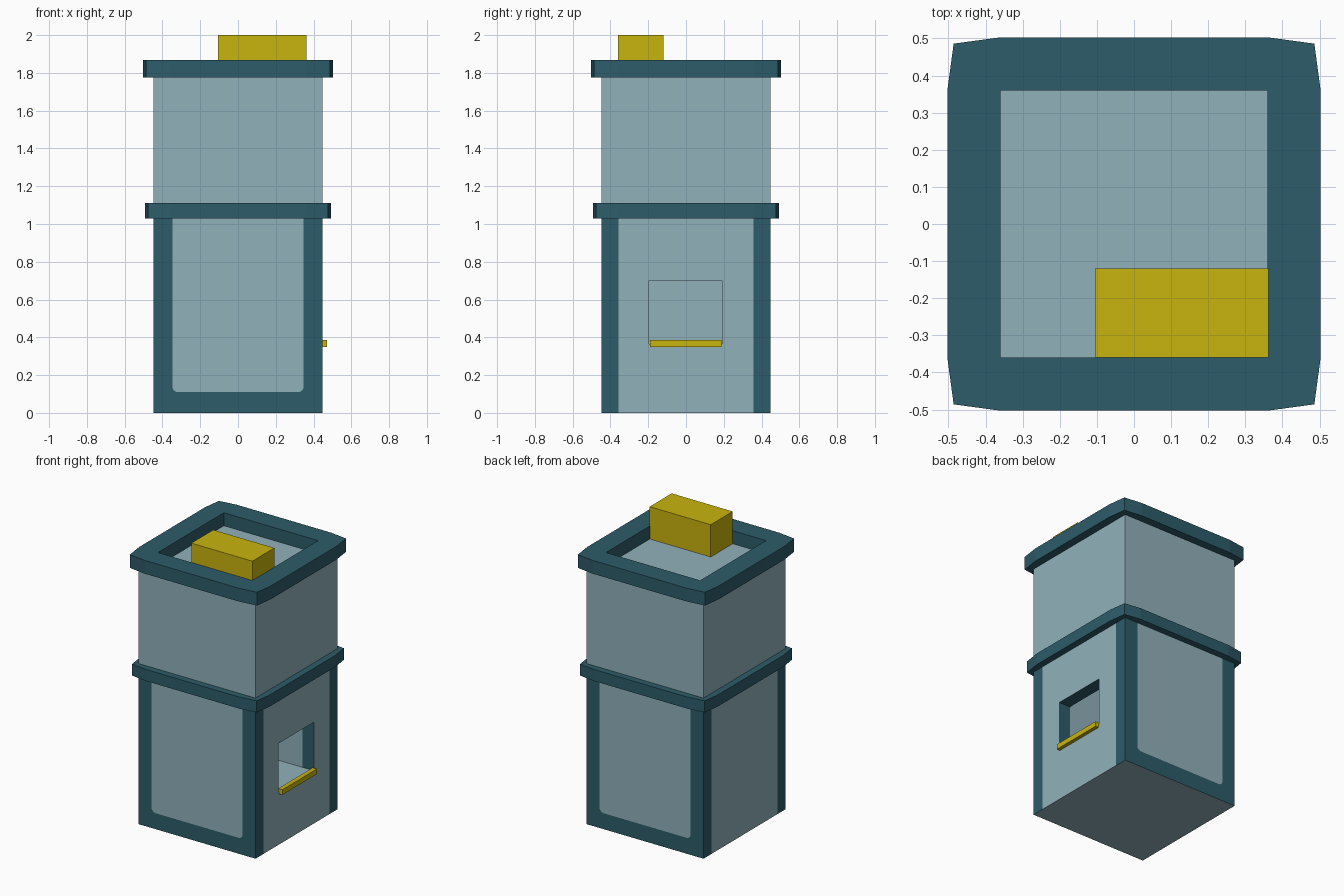
import bpy, bmesh, math

if "Cube" in bpy.data.objects:
    bpy.data.objects.remove(bpy.data.objects["Cube"])


def material(name, rgb):
    m = bpy.data.materials.new(name)
    m.diffuse_color = (*rgb, 1)
    m.use_nodes = True
    m.node_tree.nodes["Principled BSDF"].inputs["Base Color"].default_value = m.diffuse_color
    return m


PALE = material("pale blue grey", (0.283, 0.440, 0.497))
DARK = material("dark teal", (0.026, 0.107, 0.144))
GOLD = material("mustard yellow", (0.584, 0.456, 0.004))


def finish(name, bm, mats):
    me = bpy.data.meshes.new(name)
    bm.to_mesh(me)
    bm.free()
    for m in mats:
        me.materials.append(m)
    ob = bpy.data.objects.new(name, me)
    bpy.context.collection.objects.link(ob)
    return ob


def box(name, lo, hi, mat):
    bm = bmesh.new()
    bmesh.ops.create_cube(bm, size=1)
    for v in bm.verts:
        v.co = [a + (c + 0.5) * (b - a) for c, a, b in zip(v.co, lo, hi)]
    return finish(name, bm, [mat])


def trim_ring(name, r, z0, z1, inner):
    """Square collar whose outline bows out slightly; inner is the hole half size."""
    bm = bmesh.new()
    outline, hole = [], []
    for k in range(4):
        c, s = round(math.cos(k * math.pi / 2)), round(math.sin(k * math.pi / 2))
        for x, y in ((r, -0.36), (r, 0.36), (r - 0.017, r - 0.017)):
            outline.append((x * c - y * s, x * s + y * c))
            i = (inner, math.copysign(inner, y))
            hole.append((i[0] * c - i[1] * s, i[0] * s + i[1] * c))
    n = len(outline)
    vo = [[bm.verts.new((*p, z)) for p in outline] for z in (z0, z1)]
    vi = [[bm.verts.new((*p, z)) for p in hole] for z in (z0, z1)]
    for i in range(n):
        j = (i + 1) % n
        bm.faces.new((vo[0][i], vo[0][j], vo[1][j], vo[1][i]))
        bm.faces.new((vi[0][j], vi[0][i], vi[1][i], vi[1][j]))
        bm.faces.new((vo[1][i], vo[1][j], vi[1][j], vi[1][i]))
        bm.faces.new((vo[0][j], vo[0][i], vi[0][i], vi[0][j]))
    bmesh.ops.remove_doubles(bm, verts=bm.verts, dist=1e-5)
    return finish(name, bm, [DARK])


# Lower booth: painted walls, window opening and room behind it
W, P, H = 0.447, 0.358, 1.04
WY0, WY1, WZ0, WZ1, WX = -0.195, 0.19, 0.365, 0.70, 0.36
bm = bmesh.new()


def face(pts, mat):
    bm.faces.new([bm.verts.new(p) for p in pts]).material_index = mat


def front_back(poly, mat):
    face([(x, -W, z) for x, z in poly], mat)
    face([(-x, W, z) for x, z in poly], mat)


def side(s, y0, y1, z0, z1, mat, x=W):
    pts = [(s * x, y0, z0), (s * x, y1, z0), (s * x, y1, z1), (s * x, y0, z1)]
    face(pts if s > 0 else pts[::-1], mat)


# front and back: pale panel with rounded lower corners in a dark frame
PX, PZ, R = 0.348, 0.11, 0.03
arc = [(PX - R + R * math.sin(a), PZ + R - R * math.cos(a))
       for a in (i * math.pi / 8 for i in range(5))]
left_arc = [(-x, z) for x, z in arc]
front_back(left_arc[::-1] + arc + [(PX, H), (-PX, H)], 0)
front_back([(0, 0), (W, 0), (W, H), (PX, H)] + arc[::-1] + [(0, PZ)], 1)
front_back([(0, 0), (0, PZ)] + left_arc + [(-PX, H), (-W, H), (-W, 0)], 1)

# sides: dark corner strips, plain left wall, right wall around the window
for s in (-1, 1):
    side(s, -W, -P, 0, H, 1)
    side(s, P, W, 0, H, 1)
side(-1, -P, P, 0, H, 0)
side(1, -P, WY0, 0, H, 0)
side(1, WY1, P, 0, H, 0)
side(1, WY0, WY1, 0, WZ0, 0)
side(1, WY0, WY1, WZ1, H, 0)
face([(-W, -W, 0), (-W, W, 0), (W, W, 0), (W, -W, 0)], 0)

# window reveals and pale room
C = 1.0
for y, flip in ((WY0, 1), (WY1, -1)):
    face([(W, y, WZ0), (WX, y, WZ0), (WX, y, WZ1), (W, y, WZ1)][::flip], 1)
    face([(WX, y, WZ0), (-WX, y, WZ0), (-WX, y, C), (WX, y, C)][::flip], 0)
face([(WX, WY0, WZ1), (WX, WY1, WZ1), (W, WY1, WZ1), (W, WY0, WZ1)], 1)
face([(-WX, WY0, WZ0), (W, WY0, WZ0), (W, WY1, WZ0), (-WX, WY1, WZ0)], 0)
face([(-WX, WY0, C), (-WX, WY1, C), (WX, WY1, C), (WX, WY0, C)], 0)
side(1, WY0, WY1, WZ0, C, 0, -WX)
side(-1, WY0, WY1, WZ1, C, 0, -WX)
bmesh.ops.remove_doubles(bm, verts=bm.verts, dist=1e-5)
finish("lower_booth", bm, [PALE, DARK])

# Upper block, whose top is the sunken roof
box("upper_block", (-W, -W, 1.04), (W, W, 1.777), PALE)

# Collars
trim_ring("middle_trim", 0.493, 1.03, 1.11, 0.40)
trim_ring("roof_trim", 0.503, 1.775, 1.867, 0.36)

# Yellow parts
box("roof_unit", (-0.105, -0.36, 1.77), (0.362, -0.12, 2.0), GOLD)
box("window_sill", (0.44, -0.19, 0.35), (0.472, 0.187, 0.385), GOLD)
